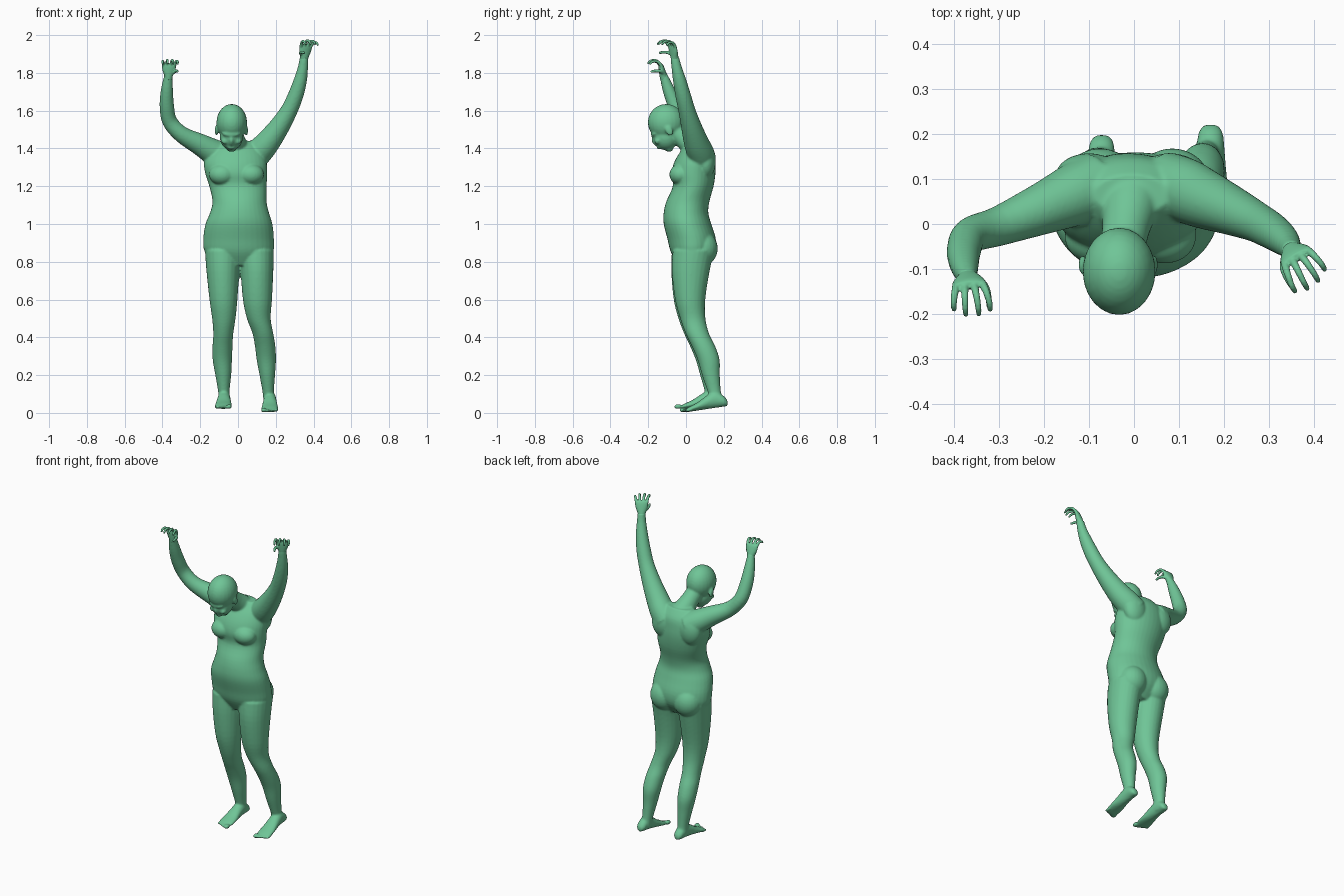
import bpy
import bmesh
import math
from mathutils import Vector, Matrix

default = bpy.data.objects.get("Cube")
if default:
    bpy.data.objects.remove(default, do_unlink=True)

X, Y, Z = Vector((1, 0, 0)), Vector((0, 1, 0)), Vector((0, 0, 1))

skin = bpy.data.materials.new("soft_green")
skin.use_nodes = True
skin.diffuse_color = (0.16, 0.56, 0.31, 1)
skin.node_tree.nodes["Principled BSDF"].inputs["Base Color"].default_value = skin.diffuse_color


def refine(rows, steps=4):
    """Catmull-Rom interpolation between section rows."""
    out = []
    for i in range(len(rows) - 1):
        a, b = rows[max(i - 1, 0)], rows[i]
        c, d = rows[i + 1], rows[min(i + 2, len(rows) - 1)]
        for k in range(steps):
            t = k / steps
            out.append([0.5 * (2 * q + (r - p) * t + (2 * p - 5 * q + 4 * r - s) * t * t
                               + (3 * q - p - 3 * r + s) * t ** 3)
                        for p, q, r, s in zip(a, b, c, d)])
    return out + [list(rows[-1])]


def loft(bm, rows, side=X, axis=None, sides=24):
    """Closed tube through rows of x, y, z, half width, half depth."""
    rows = refine(rows)
    centres = [Vector(r[:3]) for r in rows]
    rings = []
    for i, row in enumerate(rows):
        last = len(rows) - 1
        tangent = axis or (centres[min(i + 1, last)] - centres[max(i - 1, 0)]).normalized()
        u = (side - tangent * side.dot(tangent)).normalized()
        v = tangent.cross(u)
        ring = []
        for k in range(sides):
            a = math.tau * k / sides
            ring.append(bm.verts.new(centres[i] + u * row[3] * math.cos(a) + v * row[4] * math.sin(a)))
        rings.append(ring)
    for low, high in zip(rings, rings[1:]):
        for k in range(sides):
            j = (k + 1) % sides
            bm.faces.new((low[k], low[j], high[j], high[k]))
    bm.faces.new(rings[0][::-1])
    bm.faces.new(rings[-1])


def ball(bm, centre, radii, tilt=0.0):
    """Ellipsoid, tilted about the x axis."""
    matrix = (Matrix.Translation(centre) @ Matrix.Rotation(math.radians(tilt), 4, 'X')
              @ Matrix.Diagonal((*radii, 1)))
    bmesh.ops.create_uvsphere(bm, u_segments=24, v_segments=16, radius=1, matrix=matrix)


def finish(name, bm, voxel, passes):
    """Fuse the overlapping shells into one smooth skin."""
    bmesh.ops.recalc_face_normals(bm, faces=bm.faces)
    mesh = bpy.data.meshes.new(name)
    bm.to_mesh(mesh)
    bm.free()
    obj = bpy.data.objects.new(name, mesh)
    bpy.context.collection.objects.link(obj)
    remesh = obj.modifiers.new("fuse", 'REMESH')
    remesh.mode = 'VOXEL'
    remesh.voxel_size = voxel
    relax = obj.modifiers.new("relax", 'SMOOTH')
    relax.factor = 0.5
    relax.iterations = passes
    graph = bpy.context.evaluated_depsgraph_get()
    fused = bpy.data.meshes.new_from_object(obj.evaluated_get(graph))
    obj.modifiers.clear()
    obj.data = fused
    fused.name = name
    fused.materials.clear()
    fused.materials.append(skin)
    for poly in fused.polygons:
        poly.use_smooth = True
        poly.material_index = 0


body = bmesh.new()

# Torso, from the pelvis to the base of the neck
loft(body, [
    (.01, .03, .78, .12, .07), (.005, .035, .85, .18, .115), (.003, .03, .92, .187, .128),
    (.005, .008, 1, .177, .126), (.008, 0, 1.06, .156, .118), (.008, .01, 1.12, .143, .114),
    (0, .038, 1.2, .152, .108), (-.01, .04, 1.27, .164, .116), (-.014, .047, 1.33, .165, .108),
    (-.01, .06, 1.39, .14, .085), (-.005, .065, 1.44, .085, .045)], axis=Z, sides=36)
for s in (-1, 1):
    ball(body, (.005 + s * .08, .088, .87), (.085, .08, .09))       # buttocks
    ball(body, (-.008 + s * .076, -.028, 1.262), (.07, .06, .056))  # breasts
    ball(body, (-.01 + s * .09, .105, 1.33), (.075, .052, .09))     # shoulder blades

# Legs
loft(body, [
    (-.08, .035, .86, .095, .11), (-.08, .022, .75, .087, .1), (-.077, .015, .6, .074, .08),
    (-.075, .027, .5, .062, .067), (-.078, .052, .42, .053, .062), (-.082, .085, .35, .053, .062),
    (-.083, .11, .28, .051, .058), (-.078, .122, .2, .042, .047), (-.075, .135, .11, .03, .035),
    (-.073, .145, .05, .03, .033)], axis=Z)
loft(body, [
    (.095, .04, .86, .095, .11), (.1, .025, .75, .087, .1), (.103, .022, .6, .077, .08),
    (.11, .036, .5, .063, .067), (.132, .06, .42, .055, .062), (.144, .094, .35, .054, .062),
    (.15, .12, .28, .051, .058), (.155, .132, .2, .041, .047), (.16, .15, .11, .03, .035),
    (.165, .165, .05, .03, .033)], axis=Z)


def foot(heel, toe, inner):
    """Foot from heel to ball, with five toes; inner is the big toe side."""
    heel, toe = Vector(heel), Vector(toe)
    rows = []
    for t, w, h in ((0, .014, .014), (.07, .027, .027), (.25, .032, .044), (.42, .036, .037),
                    (.62, .043, .022), (.78, .045, .014), (.87, .038, .009)):
        p = heel.lerp(toe, t)
        rows.append((p.x, p.y, p.z + h, w, h))
    loft(body, rows, axis=-Y)
    for i in range(5):
        size = .013 if i == 0 else .0095 - i * .0004
        p = heel.lerp(toe, .92 - .025 * i) + X * inner * (.033 - .0175 * i)
        ball(body, p + Z * (size + .001), (size, .022, size))


foot((-.071, .197, .038), (-.08, -.062, .018), 1)
foot((.17, .22, .036), (.168, -.035, -.002), -1)

# Arms
for arm in (
    [(-.08, .085, 1.35, .075), (-.13, .065, 1.38, .07), (-.2, .035, 1.42, .058),
     (-.3, -.005, 1.475, .044), (-.362, -.025, 1.545, .04), (-.377, -.06, 1.63, .038),
     (-.376, -.092, 1.71, .032), (-.37, -.115, 1.775, .023), (-.368, -.122, 1.795, .02)],
    [(.07, .085, 1.34, .075), (.11, .075, 1.38, .072), (.155, .055, 1.43, .066),
     (.215, .03, 1.51, .055), (.27, .005, 1.6, .045), (.305, -.015, 1.68, .041),
     (.33, -.034, 1.76, .035), (.344, -.05, 1.83, .027), (.35, -.06, 1.885, .022)]):
    loft(body, [(*p, p[3]) for p in arm], side=Y)

# Neck and bowed head
loft(body, [(-.03, -.08, 1.51, .05, .05), (-.018, -.01, 1.45, .053, .053),
            (-.005, .06, 1.385, .07, .065), (0, .08, 1.33, .07, .06)])
ball(body, (-.033, -.105, 1.538), (.081, .097, .097))        # cranium
ball(body, (-.035, -.108, 1.462), (.062, .068, .072), 25)    # jaw
ball(body, (-.035, -.162, 1.48), (.05, .026, .016), 30)      # brow
ball(body, (-.035, -.166, 1.437), (.012, .014, .026), 30)    # nose
ball(body, (-.035, -.138, 1.408), (.024, .017, .011), 40)    # lips
ball(body, (-.035, -.09, 1.398), (.026, .022, .016))         # chin
for s in (-1, 1):
    ball(body, (-.035 + s * .079, -.09, 1.495), (.009, .019, .03), 25)    # ears
    ball(body, (-.035 + s * .034, -.148, 1.44), (.02, .02, .016), 30)     # cheeks
finish("body", body, .006, 5)


def hand(name, wrist, along, facing, thumb_sign, palm, reach):
    """Palm, four curled fingers and a thumb."""
    wrist = Vector(wrist)
    u = Vector(along).normalized()
    n = Vector(facing)
    n = (n - u * n.dot(u)).normalized()
    s = u.cross(n) * thumb_sign
    bm = bmesh.new()

    def digit(start, moves, radius):
        p, rows = start, [(*start, radius, radius)]
        for i, (direction, length) in enumerate(moves):
            p = p + direction.normalized() * length
            r = radius * (1 - .12 * (i + 1))
            rows.append((*p, r, r))
        rows.append((*(p + moves[-1][0].normalized() * .005), radius * .3, radius * .3))
        loft(bm, rows, side=s if radius < .0095 else u.cross(s), sides=12)

    sections = ((-.3, .021, .021), (0, .023, .02), (.5, .034, .017), (.9, .038, .013), (1.1, .034, .008))
    loft(bm, [(*(wrist + u * palm * t), w, d) for t, w, d in sections], side=s)
    for offset, size in ((.029, .9), (.01, 1), (-.01, .97), (-.029, .78)):
        fan = s * offset * 7
        digit(wrist + u * palm * .9 + s * offset,
              [(u * .9 + n * .45 + fan, reach * size), (u * .3 + n + fan, reach * .85 * size),
               (n - u * .5, reach * .6 * size)], .009)
    digit(wrist + u * palm * .25 + s * .018,
          [(s * .7 + u * .6 + n * .6, .027), (n + u * .3 + s * .2, .027), (n + u * .1, .02)], .01)
    finish(name, bm, .003, 3)


hand("right_hand", (-.368, -.12, 1.785), (.05, -.25, 1), (.1, -1, 0), 1, .06, .035)
hand("left_hand", (.35, -.06, 1.88), (.15, -.2, 1), (.5, -.85, 0), -1, .066, .038)
